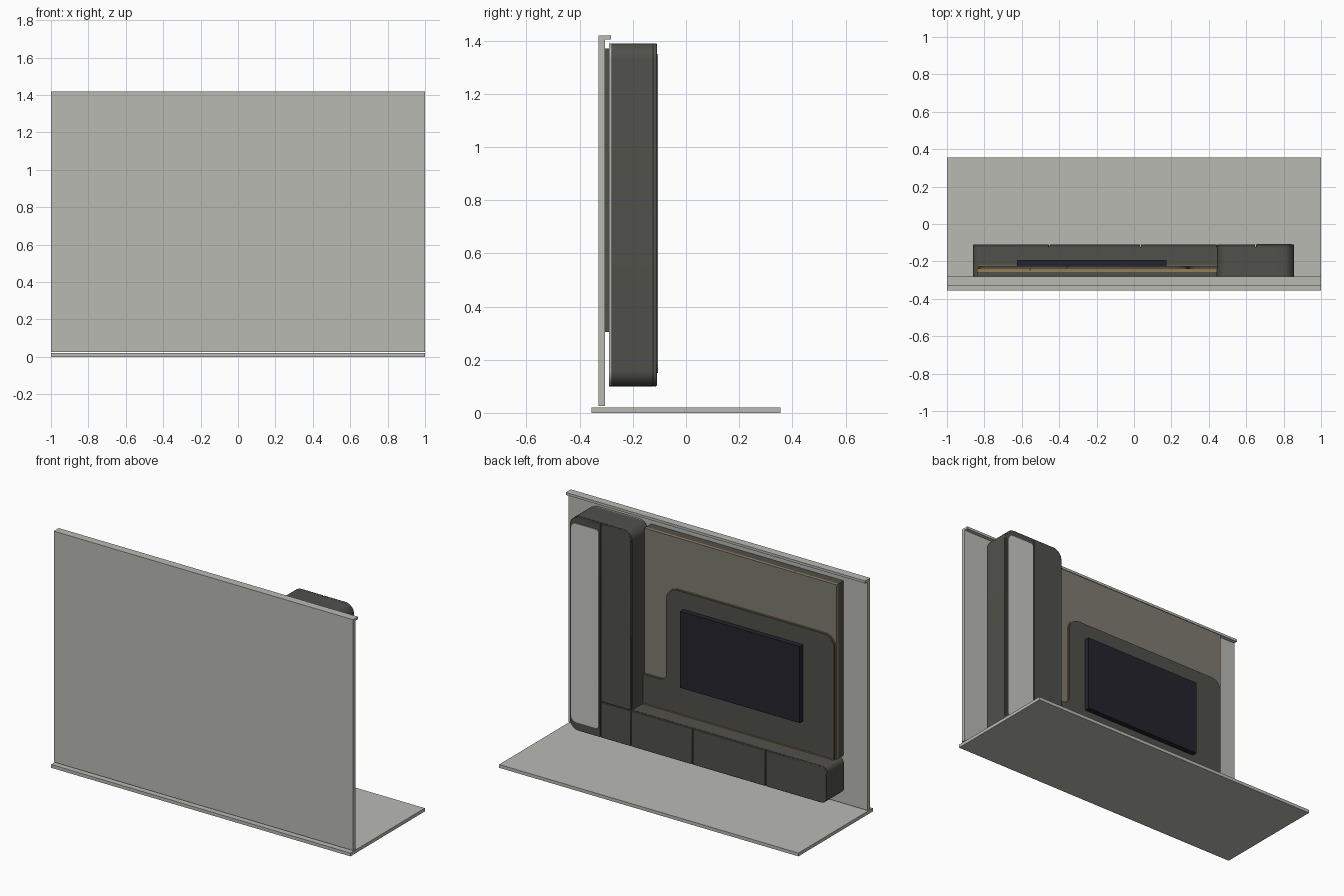
import bpy, bmesh, math
from mathutils import Vector

if "Cube" in bpy.data.objects:
    bpy.data.objects.remove(bpy.data.objects["Cube"])


def material(name, rgb):
    m = bpy.data.materials.new(name)
    m.diffuse_color = (*rgb, 1)
    m.use_nodes = True
    m.node_tree.nodes["Principled BSDF"].inputs["Base Color"].default_value = m.diffuse_color
    return m


PLASTER = material("light grey plaster", (0.49, 0.49, 0.455))
DARK = material("dark grey lacquer", (0.08, 0.08, 0.07))
TAUPE = material("taupe panel", (0.21, 0.20, 0.165))
GLASS = material("pale mirror", (0.58, 0.59, 0.57))
SCREEN = material("blue black screen", (0.017, 0.017, 0.026))
GOLD = material("gold trim", (0.35, 0.2, 0.06))


def fillet(corners, steps=8):
    """Outline from (x, z, radius) corners, with rounded right-angle corners."""
    out = []
    n = len(corners)
    for i, (x, z, r) in enumerate(corners):
        p = Vector((x, z))
        if r == 0:
            out.append(p)
            continue
        a = (Vector(corners[i - 1][:2]) - p).normalized()
        b = (Vector(corners[(i + 1) % n][:2]) - p).normalized()
        centre = p + (a + b) * r
        for k in range(steps + 1):
            t = k / steps * math.pi / 2
            out.append(centre - b * r * math.cos(t) - a * r * math.sin(t))
    return out


def slab(name, corners, y0, y1, mat, bevel=0):
    """Extrude an x-z outline from y0 to y1."""
    bm = bmesh.new()
    face = bm.faces.new([bm.verts.new((p.x, y0, p.y)) for p in fillet(corners)])
    new = bmesh.ops.extrude_face_region(bm, geom=[face])["geom"]
    bmesh.ops.translate(bm, vec=(0, y1 - y0, 0),
                        verts=[v for v in new if isinstance(v, bmesh.types.BMVert)])
    bmesh.ops.recalc_face_normals(bm, faces=bm.faces[:])
    mesh = bpy.data.meshes.new(name)
    bm.to_mesh(mesh)
    bm.free()
    ob = bpy.data.objects.new(name, mesh)
    bpy.context.collection.objects.link(ob)
    mesh.materials.append(mat)
    bpy.ops.object.select_all(action='DESELECT')
    ob.select_set(True)
    bpy.context.view_layer.objects.active = ob
    bpy.ops.object.shade_smooth_by_angle(angle=math.radians(30))
    if bevel:
        mod = ob.modifiers.new("soft edge", 'BEVEL')
        mod.width, mod.segments, mod.limit_method = bevel, 2, 'ANGLE'
        mod.angle_limit = math.radians(50)
    return ob


def rect(x0, x1, z0, z1, bl=0, br=0, tr=0, tl=0):
    return [(x0, z0, bl), (x1, z0, br), (x1, z1, tr), (x0, z1, tl)]


# Room: floor, wall and ceiling lip
slab("floor", rect(-1, 1, 0, 0.02), -0.355, 0.355, PLASTER)
slab("wall", rect(-1, 1, 0.025, 1.405), -0.33, -0.305, PLASTER)
slab("wall_top_lip", rect(-1, 1, 1.405, 1.42), -0.33, -0.282, PLASTER)

# Cabinet bodies
X0, XM, XD, X1 = -0.86, 0.445, 0.65, 0.855
Z0, ZL, Z1 = 0.10, 0.315, 1.39
R, RL = 0.06, 0.035
BACK, BODY, FRONT = -0.28, -0.124, -0.11
slab("tall_cabinet", rect(XM, X1, Z0, Z1, 0, R, R, R), BACK, BODY, DARK)
slab("low_cabinet", rect(X0, XM, Z0, ZL, RL, 0, 0, RL), BACK, BODY, DARK)
slab("tall_cabinet_back", rect(XM + 0.01, X1 - 0.01, Z0, Z1, 0, R, R, R),
     -0.289, BACK, PLASTER)

# Doors, separated by narrow seams
G = 0.002
slab("mirror_door", rect(XD + G, X1, Z0, Z1, 0, R, R, 0), BODY, FRONT, DARK, 0.003)
slab("tall_door", rect(XM, XD - G, ZL + G, Z1, 0, 0, 0, R), BODY, FRONT, DARK, 0.003)
splits = [X0, -0.453, 0.035, XM, XD]
for i, (a, b) in enumerate(zip(splits, splits[1:])):
    r = RL if i == 0 else 0
    slab(f"low_door_{i + 1}", rect(a + G * (i > 0), b - G, Z0, ZL - G * (i == 3), r, 0, 0, r),
         BODY, FRONT, DARK, 0.003)
slab("mirror", rect(XD + 0.008, X1 - 0.013, 0.15, 1.35, 0.02, 0.035, 0.035, 0.02),
     FRONT, -0.106, GLASS)

# Wall panelling: dark core, gold line, taupe facing boards
P0, P1, PZ0, PZ1 = -0.84, 0.445, 0.305, 1.37
slab("panel_core", rect(P0, P1, PZ0, PZ1, 0.02), -0.305, -0.256, DARK)
slab("panel_gold_line", rect(P0, P1, PZ0, PZ1, 0.02), -0.256, -0.247, GOLD)
boards = [P0, -0.555, P1]
for i, (a, b) in enumerate(zip(boards, boards[1:])):
    slab(f"panel_board_{i + 1}", rect(a + (0.001 if i else 0), b - (0 if i else 0.001),
                                      PZ0, PZ1, 0 if i else 0.02),
         -0.247, -0.238, TAUPE)

# Stepped screen panel in two pieces, with a gold edge behind it
T0, TS, TD, TZ, TB, TT = -0.832, 0.29, -0.36, 0.315, 0.493, 1.06


def stepped(x0, grow=0, left_r=0):
    return [(x0 - grow, TZ, 0), (P1, TZ, 0), (P1, TB + grow, 0),
            (TS + grow, TB + grow, 0.045), (TS + grow, TT + grow, 0.07),
            (x0 - grow, TT + grow, left_r)]


slab("screen_panel_gold_edge", stepped(T0, 0.003, 0.07), -0.238, -0.234, GOLD)
slab("screen_panel_main", stepped(TD + 0.001), -0.234, -0.225, DARK)
slab("screen_panel_side", rect(T0, TD - 0.001, TZ, TT, 0, 0, 0, 0.07), -0.234, -0.225, DARK)
slab("gold_shelf_line", rect(T0, P1, ZL, ZL + 0.004), -0.225, -0.221, GOLD)

# Television
slab("television", rect(-0.625, 0.175, 0.495, 0.957), -0.225, -0.193, SCREEN)
